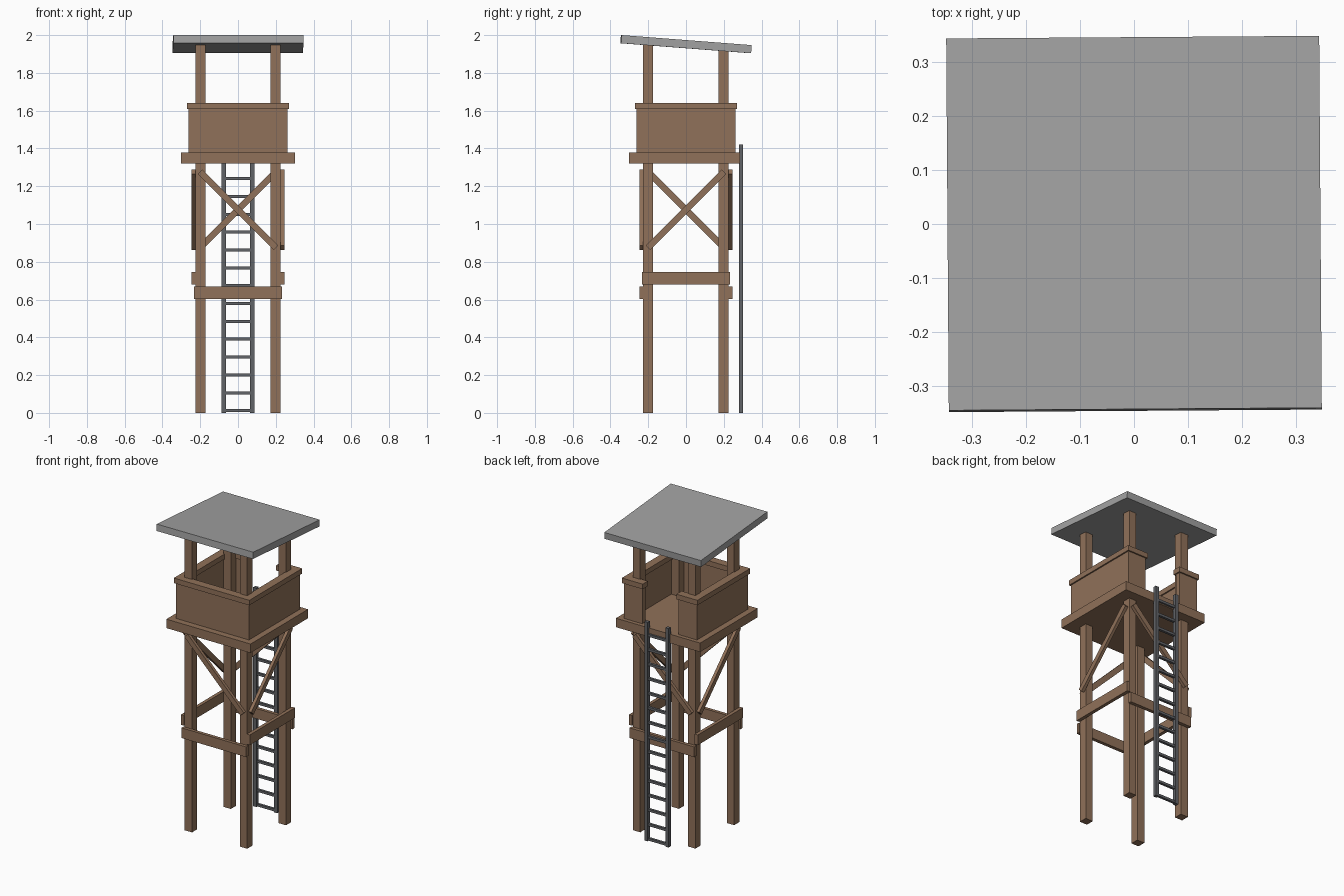
import bpy
import bmesh
from math import radians
from mathutils import Matrix, Vector

if "Cube" in bpy.data.objects:
    bpy.data.objects.remove(bpy.data.objects["Cube"])


def material(name, rgb):
    m = bpy.data.materials.new(name)
    m.diffuse_color = (*rgb, 1)
    m.use_nodes = True
    m.node_tree.nodes["Principled BSDF"].inputs["Base Color"].default_value = m.diffuse_color
    return m


WOOD = material("brown wood", (0.28, 0.165, 0.10))
ROOF = material("grey roofing", (0.36, 0.36, 0.36))
METAL = material("dark grey metal", (0.12, 0.125, 0.135))


def box(name, centre, size, mat, rot=(0, 0, 0)):
    """Box with its size baked into the mesh and an optional rotation in degrees."""
    mesh = bpy.data.meshes.new(name)
    bm = bmesh.new()
    bmesh.ops.create_cube(bm, size=1, matrix=Matrix.Diagonal((*size, 1)))
    bm.to_mesh(mesh)
    bm.free()
    mesh.materials.append(mat)
    ob = bpy.data.objects.new(name, mesh)
    ob.location = centre
    ob.rotation_euler = [radians(a) for a in rot]
    bpy.context.collection.objects.link(ob)
    return ob


def span(name, lo, hi, mat=WOOD):
    """Box between two opposite corners."""
    lo, hi = Vector(lo), Vector(hi)
    return box(name, (lo + hi) / 2, hi - lo, mat)


# Corner posts, running up into the sloping roof
for x in (-0.198, 0.198):
    for y, top, label in ((-0.2, 1.955, "front"), (0.198, 1.925, "back")):
        box(f"{label}_post", (x, y, top / 2), (0.053, 0.053, top), WOOD)

# Horizontal beams and one diagonal brace on each side
for s in (-1, 1):
    box("cross_beam", (0, s * 0.236, 0.637), (0.464, 0.022, 0.066), WOOD)
    box("side_beam", (s * 0.236, 0, 0.713), (0.022, 0.464, 0.066), WOOD)
    # front falls to +x, back rises to +x
    box("cross_brace", (0, s * 0.235, 1.075), (0.57, 0.02, 0.034), WOOD,
        (0, -s * 45, 0))
    # right side rises to the back, left side rises to the front
    box("side_brace", (s * 0.235, 0, 1.075), (0.02, 0.57, 0.034), WOOD,
        (s * 45, 0, 0))

# Platform
span("platform", (-0.302, -0.303, 1.32), (0.302, 0.287, 1.378))

# Parapet walls and capping rails, with a doorway at the back
WALLS = [
    ("front", (-0.262, -0.262), (0.262, -0.227)),
    ("left", (-0.262, -0.262), (-0.227, 0.262)),
    ("right", (0.227, -0.262), (0.262, 0.262)),
    ("back_left", (-0.262, 0.227), (-0.13, 0.262)),
    ("back_right", (0.13, 0.227), (0.262, 0.262)),
]
G = 0.009
for label, a, b in WALLS:
    span(f"{label}_wall", (*a, 1.37), (*b, 1.612))
    span(f"{label}_rail", (a[0] - G, a[1] - G, 1.608), (b[0] + G, b[1] + G, 1.641))

# Ladder at the back
for x in (-0.075, 0.075):
    box("ladder_rail", (x, 0.291, 0.71), (0.023, 0.023, 1.42), METAL)
for i in range(15):
    box("ladder_rung", (0, 0.291, 0.012 + i * 0.0945), (0.14, 0.016, 0.016), METAL)

# Sloping roof slab, higher at the front
box("roof", (0, 0, 1.952), (0.69, 0.69, 0.043), ROOF, (-4.4, 0, 0.4))
